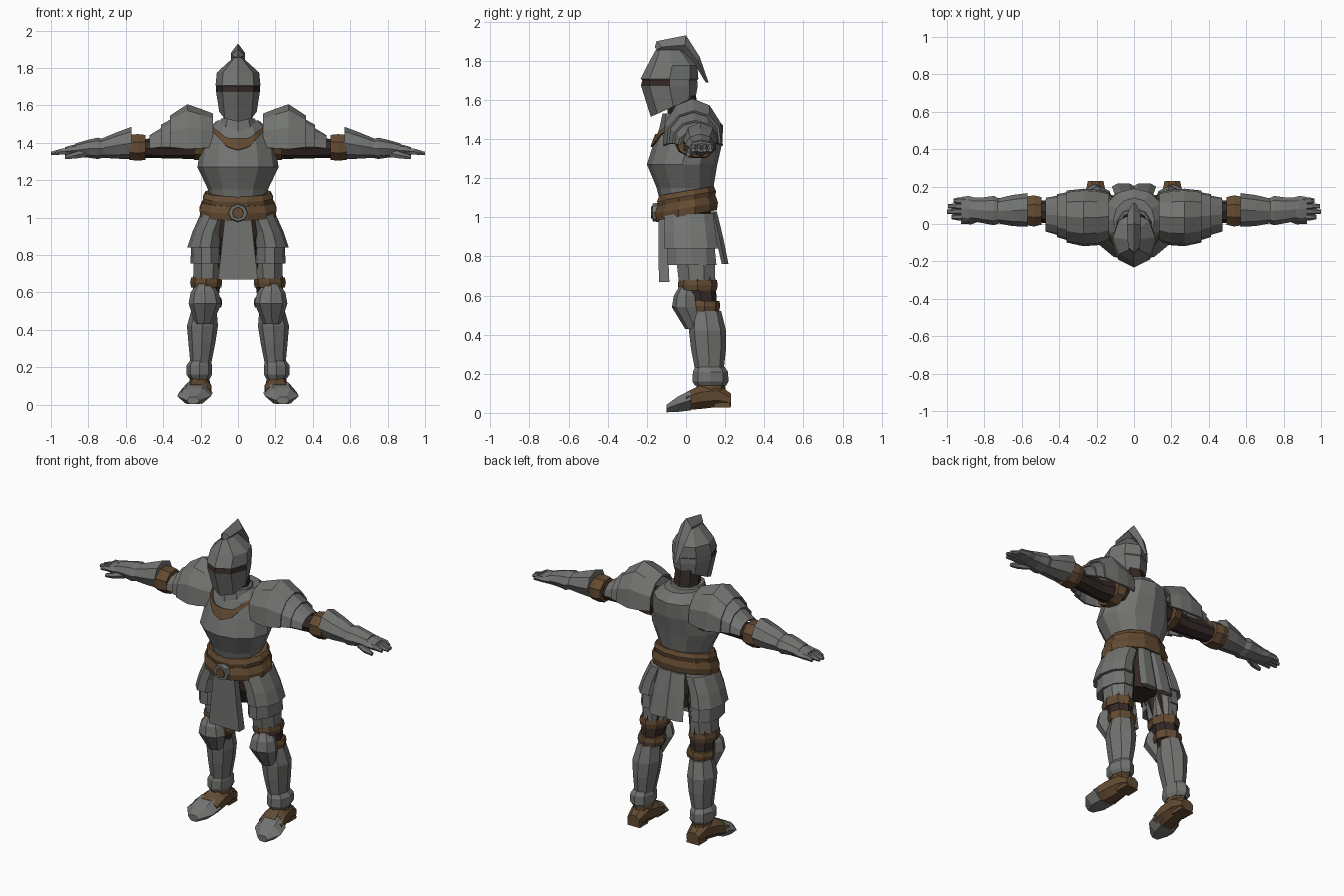
import bpy, bmesh
from math import cos, sin, radians
from mathutils import Vector
from mathutils.bvhtree import BVHTree

if "Cube" in bpy.data.objects:
    bpy.data.objects.remove(bpy.data.objects["Cube"])


def material(name, rgb):
    m = bpy.data.materials.new(name)
    m.use_nodes = True
    m.diffuse_color = (*rgb, 1)
    m.node_tree.nodes["Principled BSDF"].inputs["Base Color"].default_value = (*rgb, 1)
    return m


steel = material("steel", (0.17, 0.175, 0.165))
leather = material("leather", (0.125, 0.07, 0.032))
cloth = material("dark_cloth", (0.035, 0.023, 0.02))


def finish(name, bm, mats, mirror=False, thick=0):
    bmesh.ops.recalc_face_normals(bm, faces=bm.faces)
    mesh = bpy.data.meshes.new(name)
    bm.to_mesh(mesh)
    bm.free()
    for m in mats:
        mesh.materials.append(m)
    ob = bpy.data.objects.new(name, mesh)
    bpy.context.collection.objects.link(ob)
    if thick:
        mod = ob.modifiers.new("Thickness", "SOLIDIFY")
        mod.thickness = thick
        mod.offset = 0
    if mirror:
        ob.modifiers.new("Mirror", "MIRROR")
    return ob


def bridge(rings, closed=True):
    """Skin a list of equal point rings; closed rings get end caps."""
    bm = bmesh.new()
    vs = [[bm.verts.new(p) for p in ring] for ring in rings]
    n = len(vs[0])
    for a, b in zip(vs, vs[1:]):
        for i in range(n if closed else n - 1):
            j = (i + 1) % n
            bm.faces.new((a[i], a[j], b[j], b[i]))
    if closed:
        bm.faces.new(vs[0])
        bm.faces.new(vs[-1])
    return bm


def tube(name, axis, rows, mat, n=8, turn=0, arc=None, mirror=False, tilt=0):
    """Loft ellipses along an axis; row = position, centre a, centre b, radius a, radius b."""
    if arc:
        angles = [arc[0] + (arc[1] - arc[0]) * i / n for i in range(n + 1)]
    else:
        angles = [turn + 360 * i / n for i in range(n)]
    rings = []
    for t, a, b, ra, rb in rows:
        ring = []
        for d in angles:
            u, v = ra * cos(radians(d)), rb * sin(radians(d))
            ring.append({"X": (t, a + u, b + v), "Y": (a + u, t, b + v),
                         "Z": (a + u, b + v, t + tilt * v)}[axis])
        rings.append(ring)
    return finish(name, bridge(rings, not arc), [mat], mirror, 0.012 if arc else 0)


# Torso
torso = tube("breastplate", "Z", [
    (1.09, 0, 0, .15, .135), (1.15, 0, -.005, .16, .145), (1.27, 0, -.02, .217, .18),
    (1.38, 0, .01, .2, .175), (1.47, 0, .03, .17, .16), (1.52, 0, .02, .11, .12)], steel, n=12)
tube("gorget", "Z", [(1.46, 0, -.005, .12, .13), (1.53, 0, -.02, .095, .1)], steel, n=10, turn=18)
tube("neck", "Z", [(1.45, 0, 0, .08, .085), (1.65, 0, -.03, .075, .075)], cloth)

# Leather collar laid over the chest
bm = bmesh.new()
bm.from_mesh(torso.data)
tree = BVHTree.FromBMesh(bm)
bm.free()
strip = []
for i in range(-8, 9):
    x = i * .0165
    rise = max(0, abs(x) - .06) * .8
    low, high = 1.36 + abs(x) * .3 + rise, 1.425 + rise
    column = []
    for z in (low, (low + high) / 2, high):
        hit = tree.ray_cast(Vector((x, -1, z)), Vector((0, 1, 0)))[0]
        column.append((x, (hit.y if hit else -.08) - .006, z))
    strip.append(column)
finish("chest_collar", bridge(strip, False), [leather], thick=.008)

# Helmet with a dark eye slit on its front faces
helmet = tube("helmet", "Z", [
    (1.565, 0, -.065, .1, .115), (1.672, 0, -.085, .117, .145), (1.702, 0, -.083, .117, .14),
    (1.707, 0, -.085, .12, .148), (1.775, 0, -.07, .113, .128), (1.855, 0, -.085, .025, .07)], steel)
helmet.data.materials.append(cloth)
lower = [v for v in helmet.data.vertices if v.co.z < 1.6]
for v in lower:
    v.co.z += (v.co.y + .065) * .45
for f in helmet.data.polygons:
    if 1.68 < f.center.z < 1.695 and f.center.y < -.1:
        f.material_index = 1

# Swept plume: outer y, z, inner y, z, half width
plume = [(-.16, 1.87, -.14, 1.84, .012), (-.15, 1.9, -.1, 1.84, .032), (0, 1.93, -.01, 1.83, .038),
         (.07, 1.82, .045, 1.78, .034), (.115, 1.69, .1, 1.69, .012)]
finish("plume", bridge([[(0, a, b), (w, (a + c) / 2, (b + d) / 2), (0, c, d),
                         (-w, (a + c) / 2, (b + d) / 2)] for a, b, c, d, w in plume]), [steel])

# Belts and buckle
for name, low, high, rx, ry in (("upper_belt", 1.08, 1.135, .19, .15), ("lower_belt", 1.01, 1.085, .208, .16)):
    tube(name, "Z", [(low, 0, .003, rx, ry), ((low + high) / 2, 0, .003, rx + .005, ry + .006),
                     (high, 0, .003, rx - .01, ry - .006)], leather, n=12, turn=15, tilt=.17)
tube("buckle_rim", "Y", [(-.14, 0, 1.025, .055, .05), (-.172, 0, 1.025, .05, .045)], steel)
tube("buckle_centre", "Y", [(-.15, 0, 1.025, .035, .035), (-.18, 0, 1.025, .03, .03)], leather)

# Hips and skirt flaps
tube("pelvis", "Z", [(1.08, 0, 0, .17, .13), (.9, 0, .02, .17, .12), (.8, 0, .04, .1, .09)], cloth, n=10)
tube("front_flap", "Z", [(1, 0, -.12, .1, .03), (.67, 0, -.112, .15, .038)], steel, n=4, turn=45)
for s in (-1, 1):
    tube("back_flap_left" if s > 0 else "back_flap_right", "Z",
         [(1.03, s * .04, .14, .05, .02), (.9, s * .05, .17, .058, .022), (.76, s * .056, .2, .062, .02)],
         steel, n=6)
tube("upper_tasset", "Z", [(1.02, .12, .015, .08, .13), (.92, .16, .02, .085, .138),
                           (.84, .177, .025, .094, .145)], steel, n=10, mirror=True)
tube("lower_tasset", "Z", [(.87, .17, .025, .08, .125), (.755, .17, .03, .084, .132)],
     steel, n=10, mirror=True)

# Legs
tube("leg_cloth", "Z", [(.95, .13, .03, .08, .1), (.68, .165, .06, .075, .09),
                        (.45, .18, .1, .062, .065)], cloth, mirror=True)
tube("thigh_plate", "Z", [(.85, .16, .045, .085, .11), (.675, .165, .055, .08, .1)], steel, mirror=True, turn=22.5)
for name, low, high, y, r in (("thigh_strap", .625, .68, .06, .102), ("knee_strap", .52, .572, .095, .08)):
    tube(name, "Z", [(low, .17, y, .08, r - .006), ((low + high) / 2, .17, y, .086, r),
                     (high, .17, y, .08, r - .004)], leather, mirror=True)
tube("knee_guard", "Z", [(.645, .18, .01, .04, .045), (.6, .178, .0, .075, .062), (.54, .176, .0, .088, .072),
                         (.43, .182, .045, .045, .05)], steel, mirror=True)
tube("greave", "Z", [(.52, .18, .1, .065, .08), (.42, .19, .11, .083, .095), (.33, .193, .115, .072, .09),
                     (.2, .2, .12, .053, .07)], steel, mirror=True)
tube("ankle_cuff", "Z", [(.235, .203, .122, .054, .075), (.21, .207, .125, .068, .09),
                         (.16, .207, .125, .068, .092), (.14, .205, .125, .056, .08)], steel, mirror=True)

# Boots
tube("boot_ankle", "Z", [(.17, .205, .125, .05, .07), (.06, .205, .13, .06, .08)], leather, mirror=True)
tube("boot", "Y", [(.23, .205, .065, .045, .036), (.16, .205, .09, .06, .065), (.07, .212, .08, .075, .065),
                   (.0, .225, .06, .085, .05)], leather, turn=22.5, mirror=True)
tube("boot_heel", "Z", [(.07, .205, .18, .06, .055), (.028, .205, .185, .06, .06)],
     leather, n=4, turn=45, mirror=True)
tube("toe_cap", "Y", [(.025, .225, .065, .09, .06), (-.04, .235, .045, .09, .046),
                      (-.1, .24, .022, .035, .022)], steel, n=6, mirror=True)

# Shoulders
tube("arm_sleeve", "X", [(.14, .05, 1.39, .08, .08), (.32, .055, 1.37, .06, .055),
                         (.54, .07, 1.37, .06, .05)], cloth, mirror=True)
tube("armpit_strap", "X", [(.185, .05, 1.385, .11, .085), (.235, .05, 1.385, .1, .08)],
     leather, n=10, mirror=True)
tube("shoulder_cap", "X", [(.135, .04, 1.40, .125, .15), (.2, .035, 1.4, .145, .175), (.27, .035, 1.4, .15, .2),
                           (.36, .04, 1.4, .135, .14)], steel, n=6, arc=(-10, 190), mirror=True)
tube("shoulder_lame", "X", [(.33, .04, 1.395, .13, .14), (.41, .045, 1.39, .11, .1)],
     steel, n=6, arc=(-8, 188), mirror=True)
tube("outer_lame", "X", [(.38, .045, 1.39, .107, .1), (.47, .05, 1.375, .085, .06)],
     steel, n=6, arc=(-6, 186), mirror=True)

# Forearms
tube("elbow_band", "X", [(.495, .07, 1.375, .08, .072), (.535, .07, 1.375, .09, .077),
                         (.58, .07, 1.375, .082, .072)], leather, turn=22.5, mirror=True)
tube("vambrace", "X", [(.57, .075, 1.398, .09, .087), (.65, .072, 1.385, .083, .07),
                       (.735, .07, 1.37, .065, .05)], steel, mirror=True)
tube("gauntlet_cuff", "X", [(.72, .07, 1.37, .066, .05), (.75, .072, 1.37, .078, .057),
                            (.8, .073, 1.368, .07, .048), (.87, .078, 1.36, .062, .036)], steel, mirror=True)

# Hands
tube("palm", "X", [(.84, .078, 1.36, .06, .035), (.885, .08, 1.358, .07, .03),
                   (.925, .08, 1.354, .064, .022)], steel, mirror=True)
for i, (finger, tip) in enumerate((("index", .975), ("middle", 1), ("ring", .995), ("little", .965))):
    y = .037 + i * .029
    tube(finger + "_finger", "X", [(.9, y, 1.355, .017, .02), (.945, y, 1.353, .017, .017),
                                   (tip, y, 1.343, .011, .01)], steel, n=6, mirror=True)
tube("thumb", "X", [(.81, .045, 1.345, .025, .025), (.87, .018, 1.333, .02, .02),
                    (.925, .012, 1.322, .011, .012)], steel, n=6, mirror=True)
